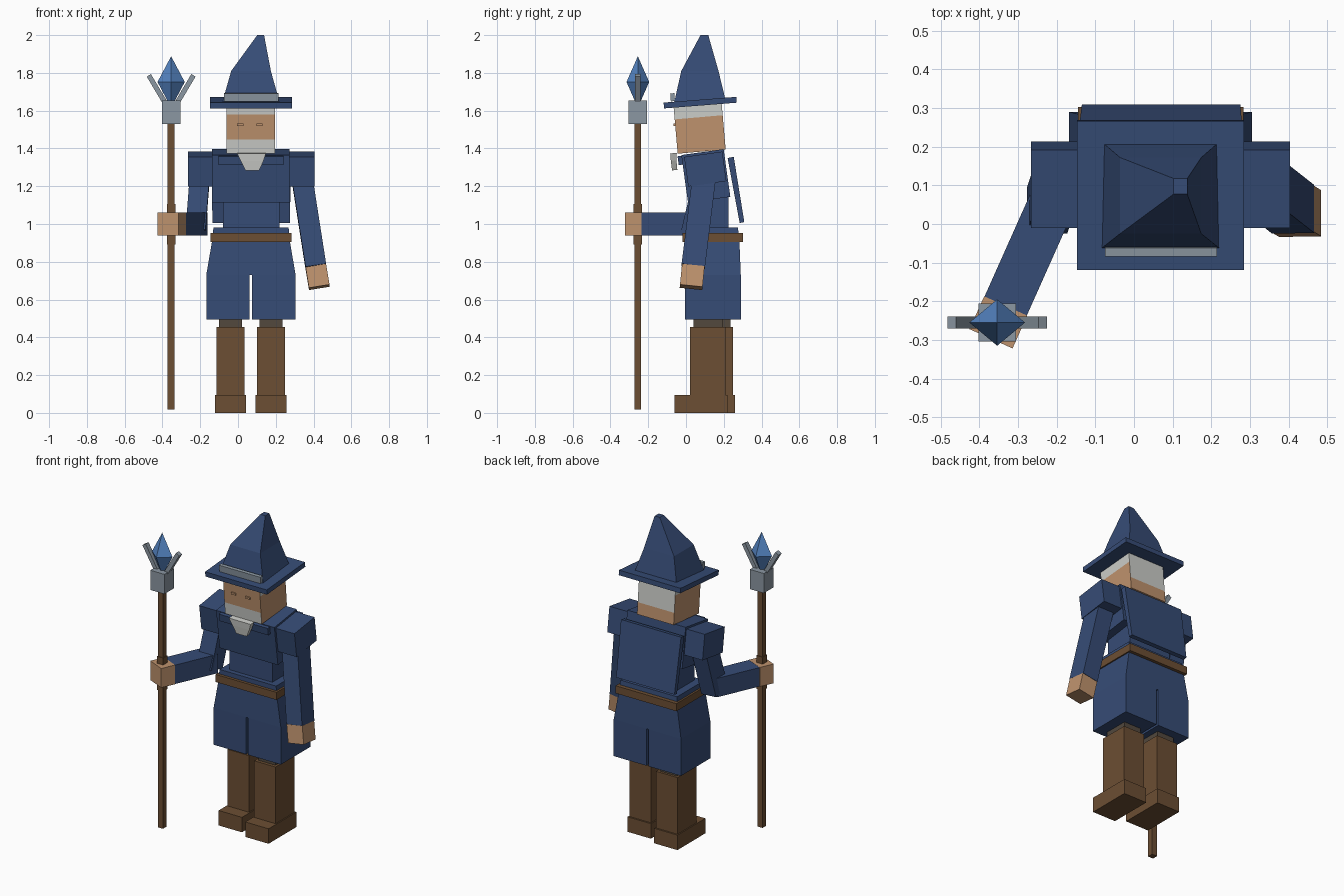
import bpy, math
from mathutils import Vector, Matrix

if "Cube" in bpy.data.objects:
    bpy.data.objects.remove(bpy.data.objects["Cube"])


def material(name, rgb):
    m = bpy.data.materials.new(name)
    m.diffuse_color = (*rgb, 1)
    m.use_nodes = True
    m.node_tree.nodes["Principled BSDF"].inputs["Base Color"].default_value = m.diffuse_color
    return m


NAVY = material("navy cloth", (0.037, 0.072, 0.18))
BROWN = material("brown leather", (0.15, 0.077, 0.033))
SKIN = material("skin", (0.52, 0.29, 0.155))
HAIR = material("pale hair", (0.60, 0.61, 0.58))
METAL = material("grey metal", (0.26, 0.31, 0.36))
CRYSTAL = material("blue crystal", (0.09, 0.23, 0.54))
LEGGING = material("dark legging", (0.085, 0.065, 0.047))


def make(name, verts, faces, *mats):
    mesh = bpy.data.meshes.new(name)
    mesh.from_pydata(verts, [], faces)
    for m in mats:
        mesh.materials.append(m)
    ob = bpy.data.objects.new(name, mesh)
    bpy.context.collection.objects.link(ob)
    return ob


def loft(name, rings, *mats, tilt=0):
    """Stack rectangles (z, x0, x1, y0, y1), then lean the stack about x."""
    verts = []
    for z, x0, x1, y0, y1 in rings:
        verts += [Vector(p) for p in ((x0, y0, z), (x1, y0, z), (x1, y1, z), (x0, y1, z))]
    pivot = sum(verts, Vector()) / len(verts)
    rot = Matrix.Rotation(math.radians(tilt), 3, 'X')
    verts = [pivot + rot @ (v - pivot) for v in verts]
    faces = [(3, 2, 1, 0)]
    for r in range(len(rings) - 1):
        for i in range(4):
            j, b = (i + 1) % 4, r * 4
            faces.append((b + i, b + j, b + 4 + j, b + 4 + i))
    t = 4 * (len(rings) - 1)
    faces.append((t, t + 1, t + 2, t + 3))
    return make(name, verts, faces, *mats)


def box(name, x0, x1, y0, y1, z0, z1, mat, tilt=0):
    return loft(name, [(z0, x0, x1, y0, y1), (z1, x0, x1, y0, y1)], mat, tilt=tilt)


def beam(name, a, b, w, d, mat, side=(1, 0, 0)):
    """Box running from a to b; w is its width along the side direction."""
    a, b, u = Vector(a), Vector(b), Vector(side)
    axis = (b - a).normalized()
    u = (u - axis * u.dot(axis)).normalized() * w / 2
    v = axis.cross(u).normalized() * d / 2
    verts = [p + s * u + t * v for p in (a, b)
             for s, t in ((-1, -1), (1, -1), (1, 1), (-1, 1))]
    faces = [(3, 2, 1, 0), (4, 5, 6, 7)] + [
        (i, (i + 1) % 4, (i + 1) % 4 + 4, i + 4) for i in range(4)]
    return make(name, verts, faces, mat)


CX = 0.07  # body centre line

# Boots and leggings, one foot slightly ahead of the other
for side, x, y in (("left", -0.04, 0.155), ("right", 0.175, 0.115)):
    box(side + "_foot", x - 0.082, x + 0.082, y - 0.175, y + 0.105, 0, 0.095, BROWN)
    box(side + "_boot", x - 0.075, x + 0.075, y - 0.095, y + 0.095, 0.09, 0.455, BROWN)
    box(side + "_legging", x - 0.06, x + 0.06, y - 0.075, y + 0.08, 0.45, 0.52, LEGGING)

# Robe skirt with a centre slit, and belt
loft("skirt_top", [(0.73, -0.168, 0.305, -0.005, 0.29), (0.905, -0.138, 0.275, 0.0, 0.283),
                   (0.982, -0.13, 0.268, 0.0, 0.275)], NAVY)
for side, x0, x1 in (("left", -0.168, 0.061), ("right", 0.075, 0.305)):
    box(side + "_skirt_panel", x0, x1, -0.005, 0.29, 0.495, 0.73, NAVY)
box("belt", -0.145, 0.283, -0.018, 0.303, 0.905, 0.953, BROWN)

# Torso, collar and cape
box("waist", -0.08, 0.22, 0.03, 0.225, 0.96, 1.15, NAVY)
box("chest", -0.137, 0.273, -0.008, 0.218, 1.127, 1.382, NAVY, tilt=8)
box("collar", -0.102, 0.24, -0.042, 0.01, 1.315, 1.362, NAVY, tilt=8)
loft("cape", [(1.005, -0.135, 0.275, 0.252, 0.277), (1.355, -0.142, 0.28, 0.252, 0.285)],
     NAVY, tilt=10.5)

# Head: painted hair and beard by height band and facing direction
head = loft("head", [(z, -0.06, 0.197, -0.057, 0.198) for z in (1.383, 1.458, 1.565, 1.592, 1.635)],
            SKIN, HAIR, tilt=5)
for p in head.data.polygons:
    band = (p.index - 1) // 4
    if abs(p.normal.z) > 0.8:
        p.material_index = 1 if p.normal.z > 0 else 0
    elif p.normal.y < -0.8:
        p.material_index = 1 if band in (0, 3) else 0
    elif p.normal.y > 0.8:
        p.material_index = 1 if band > 0 else 0
    else:
        p.material_index = 1 if band > 1 else 0
for side, x in (("left", 0.012), ("right", 0.113)):
    box(side + "_eye", x - 0.016, x + 0.016, -0.067, -0.058, 1.519, 1.531, SKIN)
loft("beard_tip", [(1.285, 0.04, 0.112, -0.078, -0.05), (1.335, 0.015, 0.135, -0.08, -0.05),
                   (1.375, -0.005, 0.148, -0.08, -0.045)], HAIR, tilt=5)

# Bent pointed hat
box("hat_brim", -0.148, 0.285, -0.118, 0.268, 1.627, 1.658, NAVY, tilt=4.5)
loft("hat_cone", [(1.645, -0.083, 0.22, -0.062, 0.212), (1.81, -0.036, 0.174, -0.025, 0.172),
                  (2.0, 0.102, 0.138, 0.077, 0.118)], NAVY)
box("hat_band", -0.075, 0.215, -0.082, -0.06, 1.65, 1.692, METAL, tilt=4.5)

# Shoulders
for side, x0, x1 in (("left", -0.266, -0.13), ("right", 0.268, 0.404)):
    box(side + "_shoulder", x0, x1, 0.0, 0.204, 1.212, 1.37, NAVY, tilt=8)

# Hanging arm
wrist = (0.412, 0.038, 0.775)
beam("right_sleeve", (0.333, 0.1, 1.28), wrist, 0.11, 0.125, NAVY)
beam("right_hand", wrist, (0.43, 0.027, 0.665), 0.11, 0.12, SKIN)

# Bent arm gripping the staff
beam("left_upper_arm", (-0.2, 0.11, 1.28), (-0.225, 0.035, 0.96), 0.105, 0.12, NAVY)
wrist = (-0.332, -0.212, 1.0)
beam("left_forearm", (-0.215, 0.05, 1.0), wrist, 0.12, 0.12, NAVY, side=(0, 0, 1))
beam("left_hand", wrist, (-0.37, -0.297, 1.0), 0.122, 0.122, SKIN, side=(0, 0, 1))

# Staff with grip, metal head, two prongs and crystal
SX, SY = -0.354, -0.255


def staff_box(name, r, z0, z1, mat):
    box(name, SX - r, SX + r, SY - r, SY + r, z0, z1, mat)


staff_box("staff_shaft", 0.018, 0.018, 1.54, BROWN)
staff_box("staff_grip", 0.022, 0.892, 1.105, BROWN)
staff_box("staff_head", 0.049, 1.53, 1.655, METAL)
for side, s in (("left", -1), ("right", 1)):
    beam(side + "_prong", (SX + s * 0.025, SY, 1.63), (SX + s * 0.118, SY, 1.787),
         0.026, 0.03, METAL)
tips = [(SX, SY, 1.615), (SX, SY, 1.888)]
waist = [(SX + 0.072, SY, 1.752), (SX, SY + 0.06, 1.752), (SX - 0.072, SY, 1.752), (SX, SY - 0.06, 1.752)]
faces = []
for i in range(4):
    j = (i + 1) % 4
    faces += [(2 + i, 2 + j, 1), (2 + j, 2 + i, 0)]
make("staff_crystal", tips + waist, faces, CRYSTAL)
